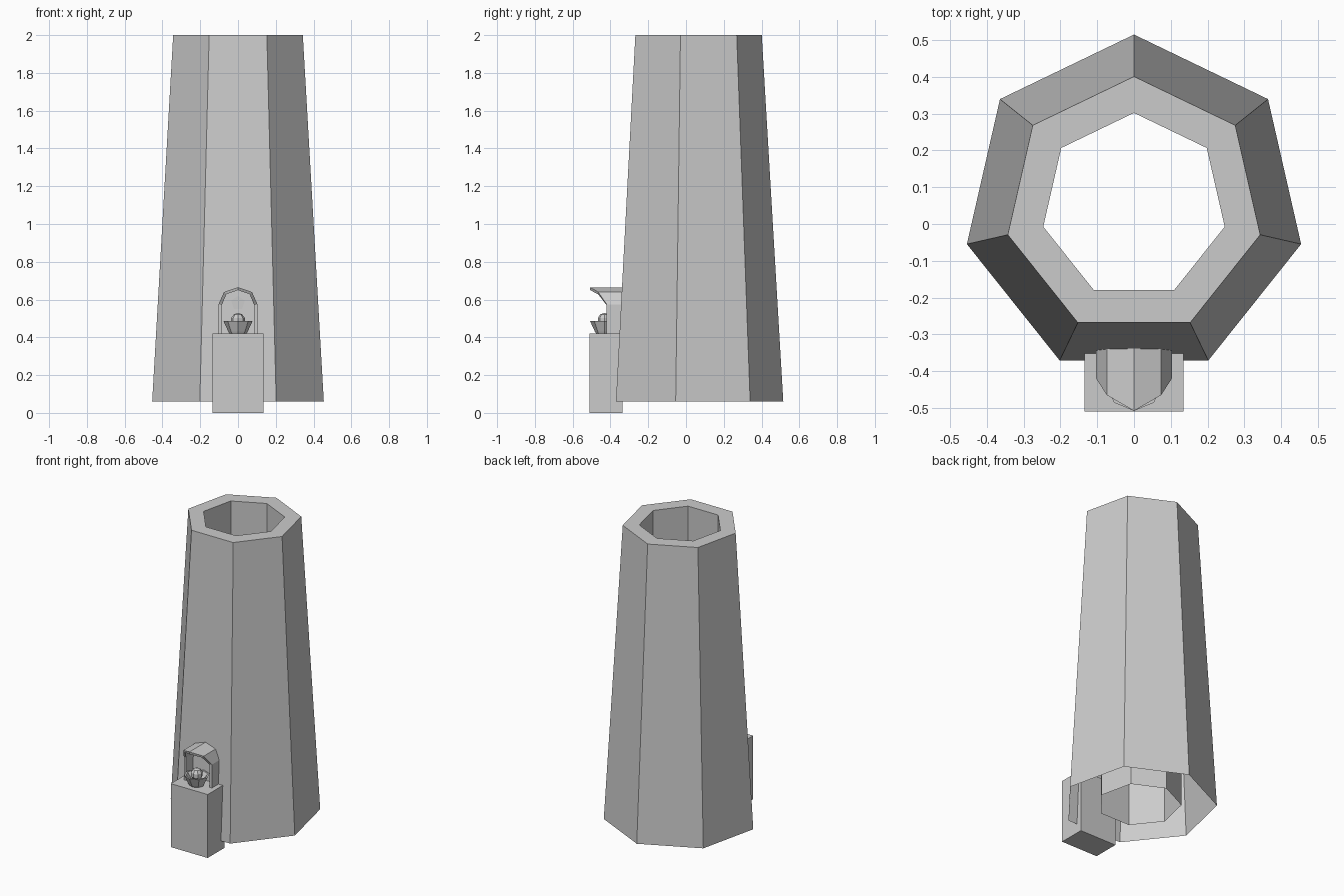
import bpy, bmesh
from math import sin, cos, tau

if "Cube" in bpy.data.objects:
    bpy.data.objects.remove(bpy.data.objects["Cube"])

stone = bpy.data.materials.new("grey_stone")
stone.use_nodes = True
stone.diffuse_color = (0.6, 0.6, 0.6, 1)
stone.node_tree.nodes["Principled BSDF"].inputs["Base Color"].default_value = (0.6, 0.6, 0.6, 1)


def finish(name, bm, fix_normals=True):
    if fix_normals:
        bmesh.ops.recalc_face_normals(bm, faces=bm.faces)
    mesh = bpy.data.meshes.new(name)
    bm.to_mesh(mesh)
    bm.free()
    mesh.materials.append(stone)
    obj = bpy.data.objects.new(name, mesh)
    bpy.context.collection.objects.link(obj)
    return obj


def bridge(bm, a, b, closed=True):
    n = len(a)
    for i in range(n if closed else n - 1):
        j = (i + 1) % n
        bm.faces.new((a[i], a[j], b[j], b[i]))


def turned(name, profile, sides, cy, turn=0.0, cap_start=False, cap_end=False):
    """Facetted shape turned round a vertical axis from (radius, z) pairs."""
    bm = bmesh.new()
    rings = []
    for r, z in profile:
        rings.append([bm.verts.new((r * sin(turn + tau * i / sides),
                                    cy + r * cos(turn + tau * i / sides), z))
                      for i in range(sides)])
    for a, b in zip(rings, rings[1:]):
        bridge(bm, a, b)
    if cap_start:
        bm.faces.new(rings[0])
    if cap_end:
        bm.faces.new(rings[-1])
    return finish(name, bm)


def box(name, x, y, z):
    bm = bmesh.new()
    bmesh.ops.create_cube(bm, size=1)
    for v in bm.verts:
        v.co = [lo + (c + 0.5) * (hi - lo) for c, (lo, hi) in zip(v.co, (x, y, z))]
    return finish(name, bm)


# Seven-sided tapering tower with a straight shaft, open underneath
turned("tower", [(0.466, 0.06), (0.352, 2.0), (0.253, 2.0), (0.253, 0.06)], 7, 0.049)

# Pedestal against the front wall
box("pedestal", (-0.135, 0.135), (-0.51, -0.335), (0, 0.42))

# Hooded niche: each row is outer x, outer z, inner x, inner z, front y
half = [(0.103, 0.42, 0.086, 0.42, -0.42),
        (0.103, 0.575, 0.086, 0.57, -0.42),
        (0.074, 0.64, 0.062, 0.628, -0.465),
        (0, 0.665, 0, 0.65, -0.508)]
rows = half + [(-a, b, -c, d, y) for a, b, c, d, y in reversed(half[:-1])]
bm = bmesh.new()
outer_front = [bm.verts.new((a, y, b)) for a, b, c, d, y in rows]
inner_front = [bm.verts.new((c, y, d)) for a, b, c, d, y in rows]
outer_back = [bm.verts.new((a, -0.338, b)) for a, b, c, d, y in rows]
inner_back = [bm.verts.new((c, -0.338, d)) for a, b, c, d, y in rows]
loops = [outer_front, inner_front, inner_back, outer_back]
for k in range(4):
    bridge(bm, loops[k], loops[(k + 1) % 4], closed=False)
for end in (0, -1):
    bm.faces.new([loop[end] for loop in loops])
finish("niche_hood", bm)

# Five-sided plaque on the wall inside the niche
bm = bmesh.new()
front, back = [[bm.verts.new((0.038 * sin(tau * i / 5), y, 0.582 + 0.038 * cos(tau * i / 5)))
                for i in range(5)] for y in (-0.349, -0.341)]
bridge(bm, front, back)
bm.faces.new(front)
bm.faces.new(back)
finish("niche_plaque", bm)

# Offering bowl
turned("bowl", [(0.045, 0.42), (0.052, 0.432), (0.077, 0.486), (0.066, 0.486), (0.042, 0.45)],
       8, -0.431, cap_start=True, cap_end=True)

# Ball resting in the bowl
bm = bmesh.new()
bmesh.ops.create_uvsphere(bm, u_segments=8, v_segments=5, radius=0.038)
bmesh.ops.translate(bm, verts=bm.verts, vec=(0, -0.431, 0.491))
finish("offering_ball", bm)
